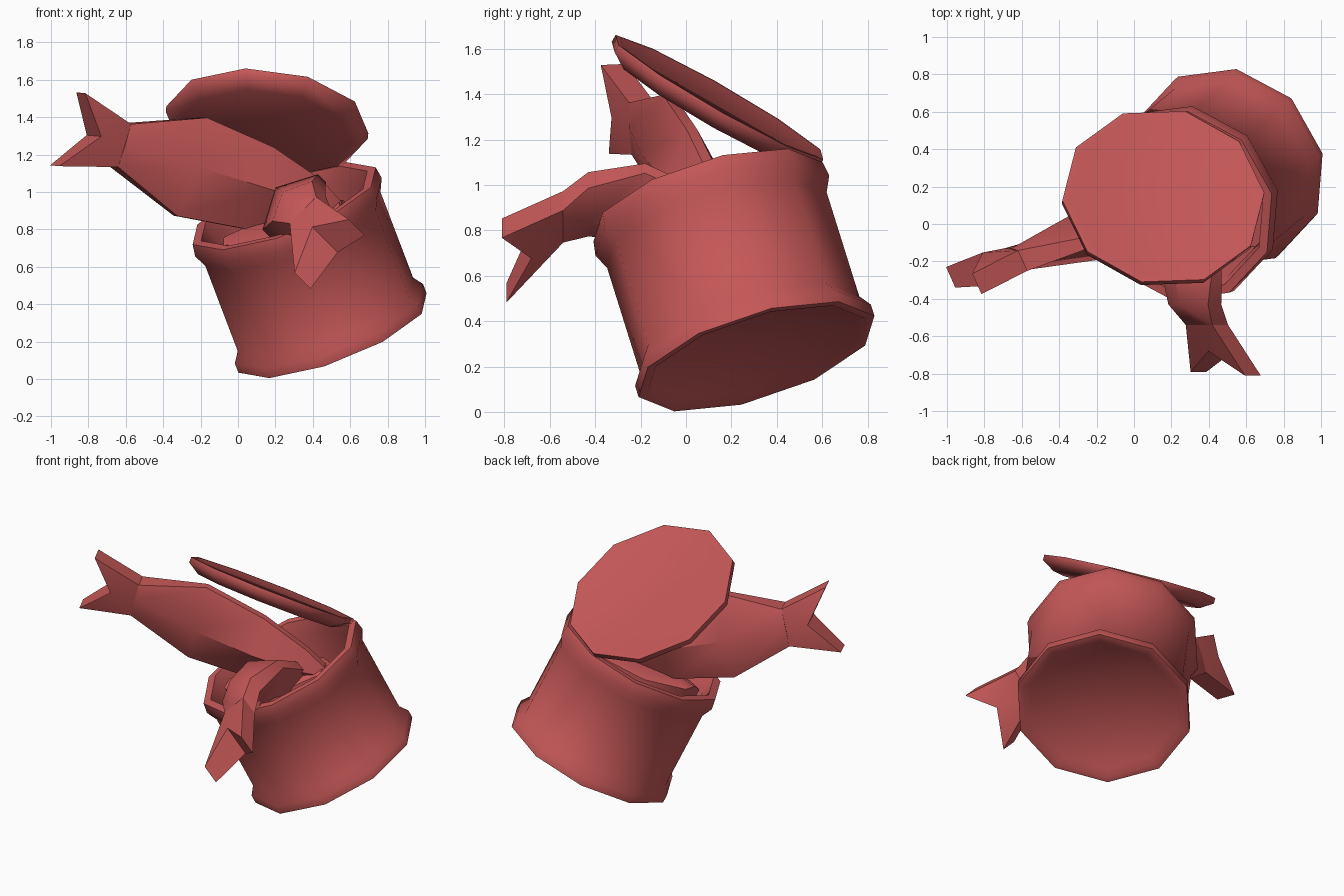
import bpy, bmesh, math
from mathutils import Vector as V

cube = bpy.data.objects.get("Cube")
if cube:
    bpy.data.objects.remove(cube, do_unlink=True)

COLOR = (0.56, 0.096, 0.096, 1)
red = bpy.data.materials.new("dusty_red")
red.use_nodes = True
red.diffuse_color = COLOR
red.node_tree.nodes["Principled BSDF"].inputs["Base Color"].default_value = COLOR


def finish(bm, name, angle):
    bmesh.ops.recalc_face_normals(bm, faces=bm.faces)
    mesh = bpy.data.meshes.new(name)
    bm.to_mesh(mesh)
    bm.free()
    mesh.materials.append(red)
    obj = bpy.data.objects.new(name, mesh)
    bpy.context.collection.objects.link(obj)
    bpy.ops.object.select_all(action='DESELECT')
    obj.select_set(True)
    bpy.context.view_layer.objects.active = obj
    bpy.ops.object.shade_smooth_by_angle(angle=math.radians(angle))


def lathe(name, origin, axis, toward, profile, sides=10):
    """Closed ring profile (radius, height) turned about a tilted axis."""
    a = V(axis).normalized()
    u = V(toward)
    u = (u - a * u.dot(a)).normalized()
    w = a.cross(u)
    bm = bmesh.new()
    rings = []
    for r, h in profile:
        base = V(origin) + a * h
        if r == 0:
            rings.append([bm.verts.new(base)] * sides)
            continue
        angles = [math.tau * i / sides for i in range(sides)]
        rings.append([bm.verts.new(base + (u * math.cos(t) + w * math.sin(t)) * r)
                      for t in angles])
    for lo, hi in zip(rings, rings[1:]):
        for i in range(sides):
            j = (i + 1) % sides
            bm.faces.new(dict.fromkeys((lo[i], lo[j], hi[j], hi[i])))
    finish(bm, name, 62)


def fish(name, up, side, stations, fork=None):
    """Body lofted through (centre, half height, half width, ridge), with a forked tail."""
    up, side = V(up).normalized(), V(side).normalized()
    bm = bmesh.new()
    loops = []
    for c, h, w, e in stations:
        shape = [(h, e), (0, w), (-h, e), (-h, -e), (0, -w), (h, -e)]
        loops.append([bm.verts.new(V(c) + up * p + side * q) for p, q in shape])
    for a, b in zip(loops, loops[1:]):
        for i in range(6):
            j = (i + 1) % 6
            bm.faces.new((a[i], a[j], b[j], b[i]))
    bm.faces.new(loops[0])
    bm.faces.new(loops[-1])
    if fork:
        c, h, _, e = stations[0]
        high, notch, low = map(V, fork)
        outline = [(V(c) + up * h, e), (high, e), (notch, e * 1.6), (low, e), (V(c) - up * h, e)]
        front = [bm.verts.new(p + side * t) for p, t in outline]
        back = [bm.verts.new(p - side * t) for p, t in outline]
        for s in (front, back):
            bm.faces.new((s[0], s[1], s[2]))
            bm.faces.new((s[0], s[2], s[4]))
            bm.faces.new((s[2], s[3], s[4]))
        for i in range(5):
            j = (i + 1) % 5
            bm.faces.new((front[i], front[j], back[j], back[i]))
    finish(bm, name, 45)


# Tilted open can with bulging rims
lathe("can", (0.505, 0.31, 0.246), (-0.341, -0.281, 0.897), (-0.32, -0.345, -0.255),
      [(0, 0.035), (0.47, 0.03), (0.51, 0), (0.55, 0), (0.55, 0.055), (0.512, 0.11),
       (0.512, 0.62), (0.545, 0.69), (0.535, 0.757), (0.485, 0.757), (0.46, 0.66),
       (0.46, 0.08), (0, 0.08)])

# Opened lid resting on the rear rim
lathe("lid", (0.157, 0.147, 1.386), (0.113, 0.572, 1), (-0.117, -0.457, 0.274),
      [(0, -0.005), (0.5, -0.005), (0.52, 0), (0.545, 0), (0.545, -0.035), (0.465, -0.085),
       (0, -0.07)])

# Large fish leaning out to the right
fish("large_fish", (0.29, -0.05, 0.96), (-0.4, 0.9, 0.04),
     [((-0.63, -0.19, 1.25), 0.12, 0.065, 0.06), ((-0.255, -0.065, 1.135), 0.275, 0.14, 0.025),
      ((0.115, 0.04, 1.02), 0.23, 0.14, 0.025), ((0.40, 0.12, 0.94), 0.13, 0.1, 0.025),
      ((0.53, 0.17, 0.9), 0.05, 0.05, 0.025)],
     [(-0.84, -0.32, 1.53), (-0.77, -0.24, 1.30), (-0.98, -0.285, 1.14)])

# Fish drooping over the front rim
fish("front_fish", (0.7, 0, 0.7), (-0.7, 0, 0.7),
     [((0.39, -0.54, 0.86), 0.1, 0.065, 0.06), ((0.325, -0.43, 0.915), 0.15, 0.12, 0.05),
      ((0.3, -0.18, 0.925), 0.21, 0.14, 0.03), ((0.34, 0.15, 0.83), 0.13, 0.09, 0.03)],
     [(0.635, -0.81, 0.81), (0.465, -0.68, 0.745), (0.345, -0.79, 0.525)])

# Fish lying inside the can
fish("inner_fish", (0.2, 0.9, 0.3), (-0.4, -0.2, 0.9),
     [((-0.05, 0.03, 0.70), 0.06, 0.065, 0.04), ((0.12, 0.06, 0.74), 0.2, 0.1, 0.03),
      ((0.4, 0.12, 0.84), 0.2, 0.1, 0.03), ((0.57, 0.16, 0.9), 0.06, 0.065, 0.04)])
